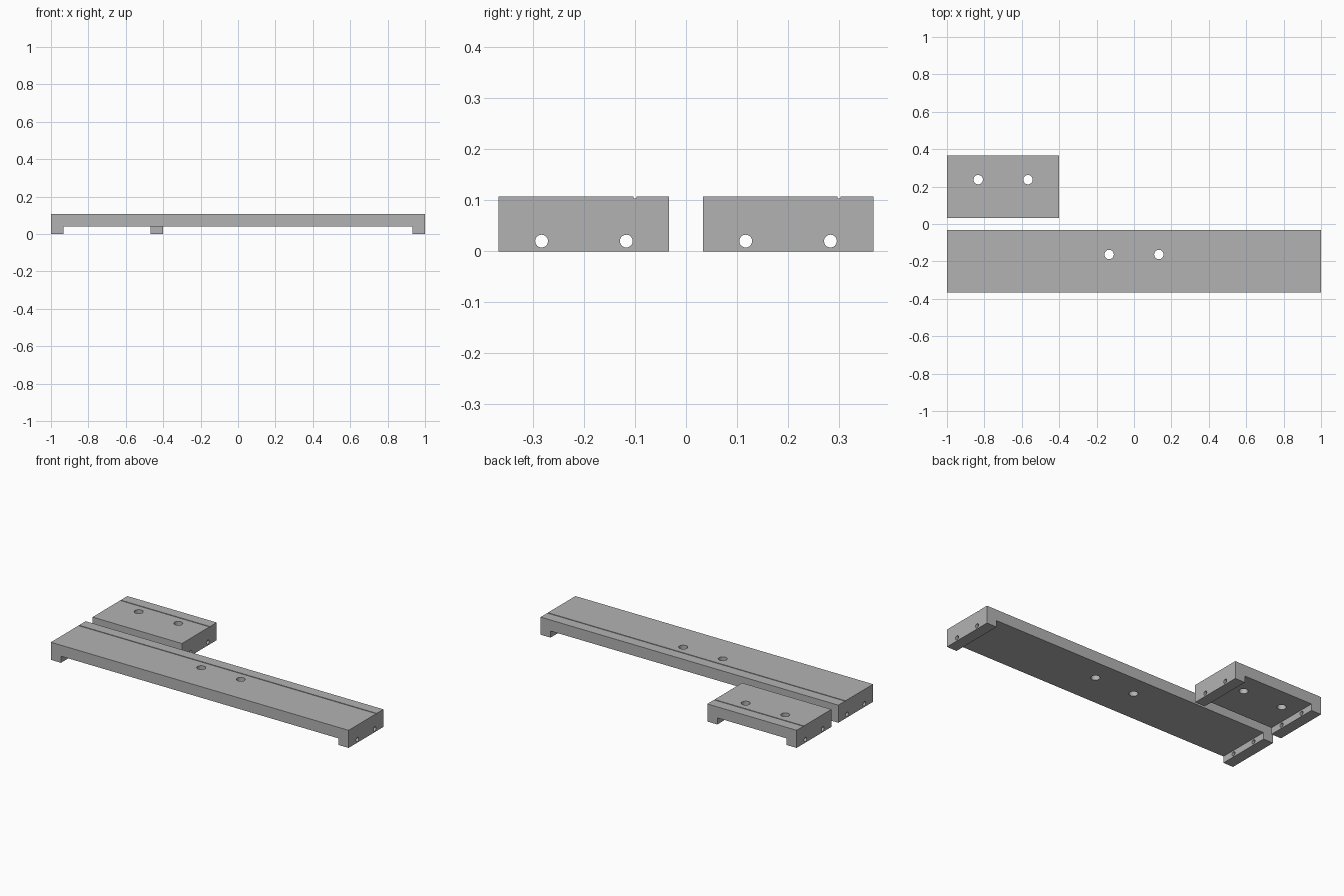
import bpy
import bmesh
from math import pi
from mathutils import Matrix, Vector

old = bpy.data.objects.get("Cube")
if old:
    bpy.data.objects.remove(old, do_unlink=True)

HEIGHT = 0.107      # overall height
UNDER = 0.04        # underside of the deck
FOOT = 0.067        # foot length along x
DEPTH = 0.334       # size along y

grey = bpy.data.materials.new("plain_grey")
grey.use_nodes = True
colour = (0.45, 0.45, 0.45, 1)
grey.diffuse_color = colour
grey.node_tree.nodes["Principled BSDF"].inputs["Base Color"].default_value = colour


def finish(bm, name):
    bmesh.ops.recalc_face_normals(bm, faces=bm.faces)
    mesh = bpy.data.meshes.new(name)
    bm.to_mesh(mesh)
    bm.free()
    mesh.materials.append(grey)
    obj = bpy.data.objects.new(name, mesh)
    bpy.context.collection.objects.link(obj)
    return obj


def cylinder(bm, centre, radius, length, axis):
    turn = Matrix.Rotation(pi / 2, 4, "Y") if axis == "x" else Matrix()
    bmesh.ops.create_cone(bm, cap_ends=True, segments=32, radius1=radius, radius2=radius,
                          depth=length, matrix=Matrix.Translation(centre) @ turn)


def bracket(name, x0, x1, y_mid):
    # Channel profile extruded from front to back
    profile = [(x0, 0), (x0 + FOOT, 0), (x0 + FOOT, UNDER), (x1 - FOOT, UNDER),
               (x1 - FOOT, 0), (x1, 0), (x1, HEIGHT), (x0, HEIGHT)]
    bm = bmesh.new()
    face = bm.faces.new([bm.verts.new((x, y_mid - DEPTH / 2, z)) for x, z in profile])
    side = bmesh.ops.extrude_face_region(bm, geom=[face])
    moved = [v for v in side["geom"] if isinstance(v, bmesh.types.BMVert)]
    bmesh.ops.translate(bm, verts=moved, vec=(0, DEPTH, 0))
    body = finish(bm, name)

    # Cutters: two deck holes, two holes in each foot, scored line on top
    x_mid = (x0 + x1) / 2
    bm = bmesh.new()
    for s in (-1, 1):
        cylinder(bm, Vector((x_mid + s * 0.133, y_mid + 0.037, 0.08)), 0.025, 0.15, "z")
        for x in (x0 + FOOT / 2, x1 - FOOT / 2):
            cylinder(bm, Vector((x, y_mid + s * 0.083, 0.02)), 0.0125, FOOT + 0.02, "x")
    size = Matrix.Diagonal((x1 - x0 + 0.1, 0.006, 0.008, 1))
    bmesh.ops.create_cube(bm, size=1,
                          matrix=Matrix.Translation((x_mid, y_mid + 0.1, HEIGHT)) @ size)
    cutter = finish(bm, name + "_cutter")
    cutter.hide_render = True

    # Cut, then drop the cutter
    cut = body.modifiers.new("holes_and_groove", "BOOLEAN")
    cut.operation = "DIFFERENCE"
    cut.solver = "EXACT"
    cut.object = cutter
    bpy.ops.object.select_all(action="DESELECT")
    body.select_set(True)
    bpy.context.view_layer.objects.active = body
    bpy.ops.object.modifier_apply(modifier=cut.name)
    bpy.data.objects.remove(cutter, do_unlink=True)
    bpy.ops.object.shade_smooth_by_angle(angle=pi / 6)


bracket("long_bracket", -1, 1, -0.2)
bracket("short_bracket", -1, -0.4, 0.2)
